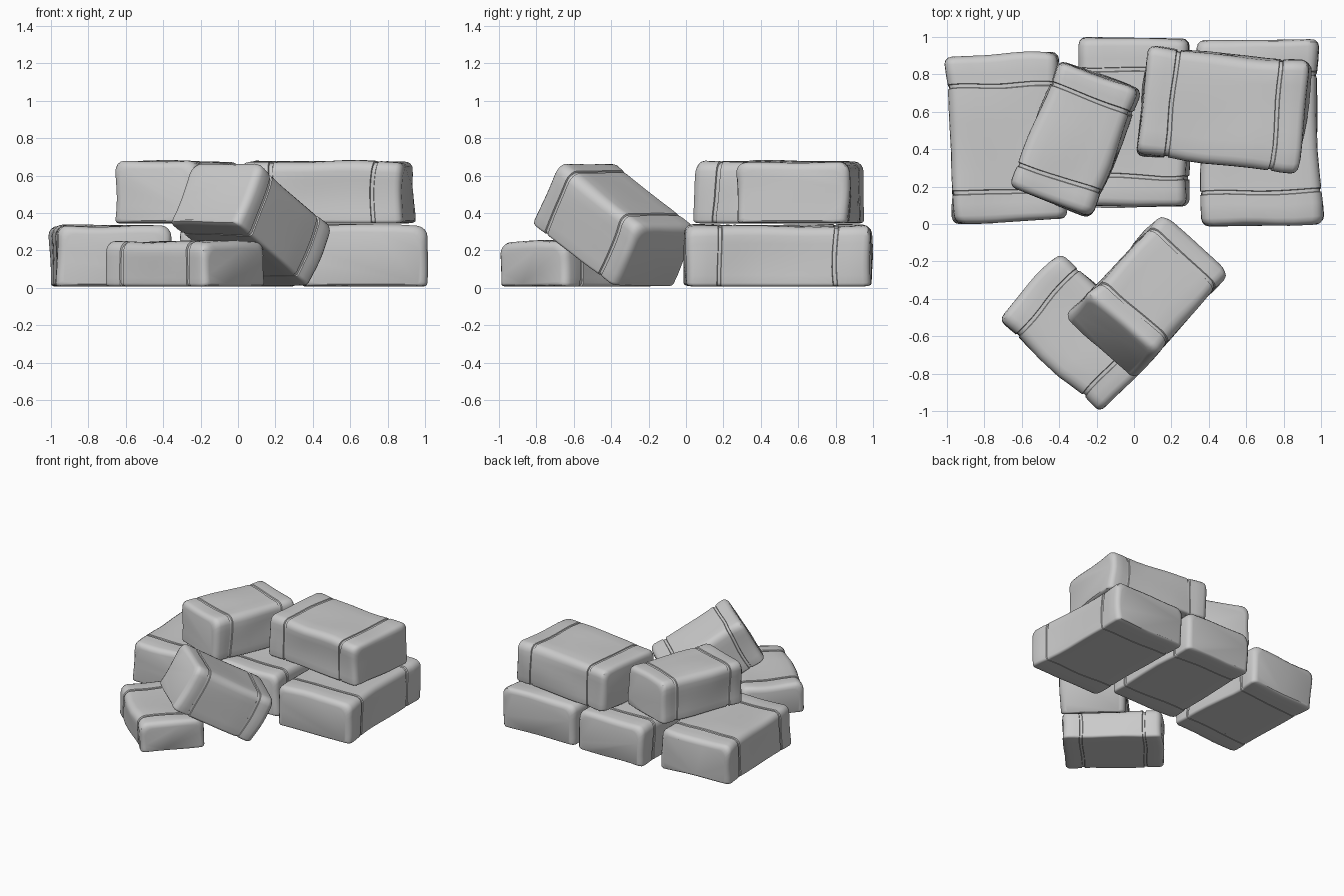
import bpy, bmesh
from math import radians, sin, cos, pi
from mathutils import Vector, Matrix, noise

if "Cube" in bpy.data.objects:
    bpy.data.objects.remove(bpy.data.objects["Cube"])


def section(w, h, inset, flare):
    """Rounded rectangle (y, z): soft top corners, crisp bottom corners."""
    hw = w / 2 - inset + flare
    top, bot = h / 2 - inset, -h / 2 + inset * 0.35
    rt, rb = 0.055, 0.018
    corners = [(hw - rb, bot + rb, rb, -90), (hw - rt, top - rt, rt, 0),
               (-hw + rt, top - rt, rt, 90), (-hw + rb, bot + rb, rb, 180)]
    arcs = []
    for cy, cz, r, a0 in corners:
        arcs.append([Vector((cy + r * cos(radians(a0 + k * 22.5)),
                             cz + r * sin(radians(a0 + k * 22.5)))) for k in range(5)])
    pts = []
    for i, arc in enumerate(arcs):
        pts += arc
        nxt = arcs[(i + 1) % 4][0]
        pts += [arc[-1].lerp(nxt, k / 6) for k in range(1, 6)]
    return pts


def stations(length):
    """(x, inset, flare) along the bale: rounded ends and two strap grooves."""
    r, g = 0.04, 0.32 * length
    half = [(length / 2 - r * (1 - sin(a)), r * (1 - cos(a)), 0.006)
            for a in (pi / 2, pi / 3, pi / 6, 0)]
    half += [((g + length / 2 - r) / 2, 0, 0.004),
             (g + 0.012, 0, 0), (g + 0.009, 0.007, 0),
             (g - 0.009, 0.007, 0), (g - 0.012, 0, 0),
             (g * 0.65, 0, 0.002), (g * 0.3, 0, 0.004)]
    return half + [(-x, i, f) for x, i, f in reversed(half)]


def bale(name, loc, size, yaw, pitch=0, seed=0):
    length, w, h = size
    bm = bmesh.new()
    rings = []
    for x, inset, flare in stations(length):
        ring = []
        for y, z in section(w, h, inset, flare):
            # soft, lumpy cloth: gentle low-frequency wobble
            n = noise.noise_vector(Vector((x * 3.2, y * 3.2, z * 3.2 + seed * 7.3)))
            up = max(0, z / h + 0.5)
            ring.append(bm.verts.new((x + 0.022 * n.x, y + 0.022 * n.y,
                                      z + 0.014 * n.z * up)))
        rings.append(ring)
    for a, b in zip(rings, rings[1:]):
        for i in range(len(a)):
            j = (i + 1) % len(a)
            bm.faces.new((a[i], a[j], b[j], b[i]))
    bm.faces.new(rings[0])
    bm.faces.new(rings[-1])
    bmesh.ops.recalc_face_normals(bm, faces=bm.faces)
    me = bpy.data.meshes.new(name)
    bm.to_mesh(me)
    bm.free()
    ob = bpy.data.objects.new(name, me)
    bpy.context.collection.objects.link(ob)
    ob.matrix_world = (Matrix.Translation(loc) @ Matrix.Rotation(radians(yaw), 4, 'Z')
                       @ Matrix.Rotation(radians(pitch), 4, 'Y'))
    bpy.ops.object.select_all(action='DESELECT')
    bpy.context.view_layer.objects.active = ob
    ob.select_set(True)
    bpy.ops.object.shade_smooth_by_angle(angle=radians(35))


# bottom row of three
bale("bottom_bale_left", (-0.685, 0.455, 0.17), (0.89, 0.59, 0.325), 93, seed=1)
bale("bottom_bale_middle", (0.0, 0.54, 0.17), (0.90, 0.58, 0.325), 90, seed=2)
bale("bottom_bale_right", (0.67, 0.485, 0.17), (0.99, 0.63, 0.325), 91, seed=3)
# two stacked on top
bale("upper_bale_left", (-0.315, 0.455, 0.51), (0.72, 0.46, 0.33), 69, seed=4)
bale("upper_bale_right", (0.48, 0.61, 0.51), (0.88, 0.58, 0.33), -6.5, seed=5)
# low bale in front, with another leaning on it
bale("front_bale", (-0.285, -0.58, 0.127), (0.75, 0.48, 0.24), -42, seed=6)
bale("leaning_bale", (0.075, -0.38, 0.34), (0.69, 0.48, 0.375), 47, 30, seed=7)
